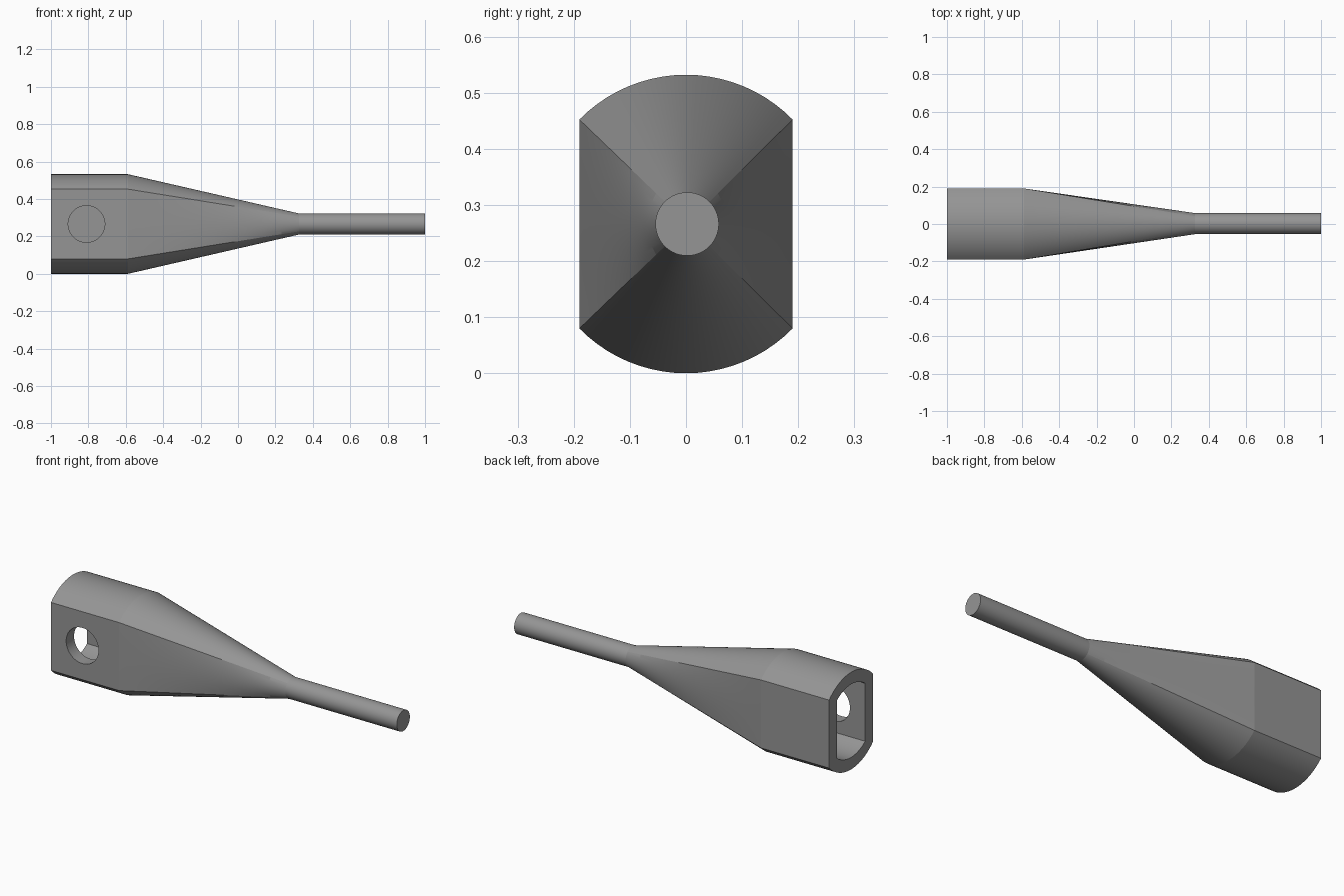
import bpy, bmesh, math

if "Cube" in bpy.data.objects:
    bpy.data.objects.remove(bpy.data.objects["Cube"])

Z0 = 0.266           # height of the long axis
N = 20               # segments per quarter of the section

grey = bpy.data.materials.new("mid_grey")
grey.diffuse_color = (0.3, 0.3, 0.3, 1)
grey.use_nodes = True
grey.node_tree.nodes["Principled BSDF"].inputs["Base Color"].default_value = grey.diffuse_color


def barrel_section(radius, half_width):
    """Circle cut by two flat sides, as (y, z) points: top, left, bottom, right."""
    a = math.acos(half_width / radius)
    h = radius * math.sin(a)
    arc = [a + (math.pi - 2 * a) * i / N for i in range(N)]
    top = [(radius * math.cos(t), radius * math.sin(t)) for t in arc]
    side = [(-half_width, h - 2 * h * i / N) for i in range(N)]
    half = top + side
    return half + [(-y, -z) for y, z in half]


def round_section(radius, dy=0.0):
    angles = [math.pi / 4 + math.pi / 2 * i / N for i in range(4 * N)]
    return [(dy + radius * math.cos(t), radius * math.sin(t)) for t in angles]


def loft(name, stations):
    """Closed solid through (x, section) stations."""
    bm = bmesh.new()
    rings = [[bm.verts.new((x, y, Z0 + z)) for y, z in sec] for x, sec in stations]
    n = len(rings[0])
    for a, b in zip(rings, rings[1:]):
        for i in range(n):
            j = (i + 1) % n
            bm.faces.new((a[i], a[j], b[j], b[i]))
    bm.faces.new(rings[0])
    bm.faces.new(rings[-1])
    bmesh.ops.recalc_face_normals(bm, faces=bm.faces)
    mesh = bpy.data.meshes.new(name)
    bm.to_mesh(mesh)
    bm.free()
    obj = bpy.data.objects.new(name, mesh)
    bpy.context.collection.objects.link(obj)
    mesh.materials.append(grey)
    return obj


def cut(target, cutter):
    mod = target.modifiers.new("cut", 'BOOLEAN')
    mod.operation = 'DIFFERENCE'
    mod.solver = 'EXACT'
    mod.object = cutter
    bpy.context.view_layer.objects.active = target
    bpy.ops.object.modifier_apply(modifier=mod.name)
    bpy.data.objects.remove(cutter)


# Socket body, ruled taper and thin rod in one solid
big, small = barrel_section(0.266, 0.19), round_section(0.0565, 0.002)
x0, x1, steps = -0.587, 0.325, 10
stations = [(-1.0, big)]
for k in range(steps + 1):
    t = k / steps
    sec = [(p[0] + (q[0] - p[0]) * t, p[1] + (q[1] - p[1]) * t)
           for p, q in zip(big, small)]
    stations.append((x0 + (x1 - x0) * t, sec))
stations.append((1.0, small))
body = loft("socket_and_rod", stations)

# Socket cavity, open at the left end
inner = barrel_section(0.2, 0.122)
cut(body, loft("cavity_cutter", [(-1.1, inner), (x0, inner)]))

# Round hole through the front wall only
bpy.ops.mesh.primitive_cylinder_add(vertices=64, radius=0.098, depth=0.2,
                                    location=(-0.81, -0.16, Z0),
                                    rotation=(math.pi / 2, 0, 0))
hole = bpy.context.object
hole.data.materials.append(grey)
cut(body, hole)

# Smooth shading with crisp bends and rims
bpy.ops.object.select_all(action='DESELECT')
body.select_set(True)
bpy.context.view_layer.objects.active = body
bpy.ops.object.shade_smooth_by_angle(angle=math.radians(8))
